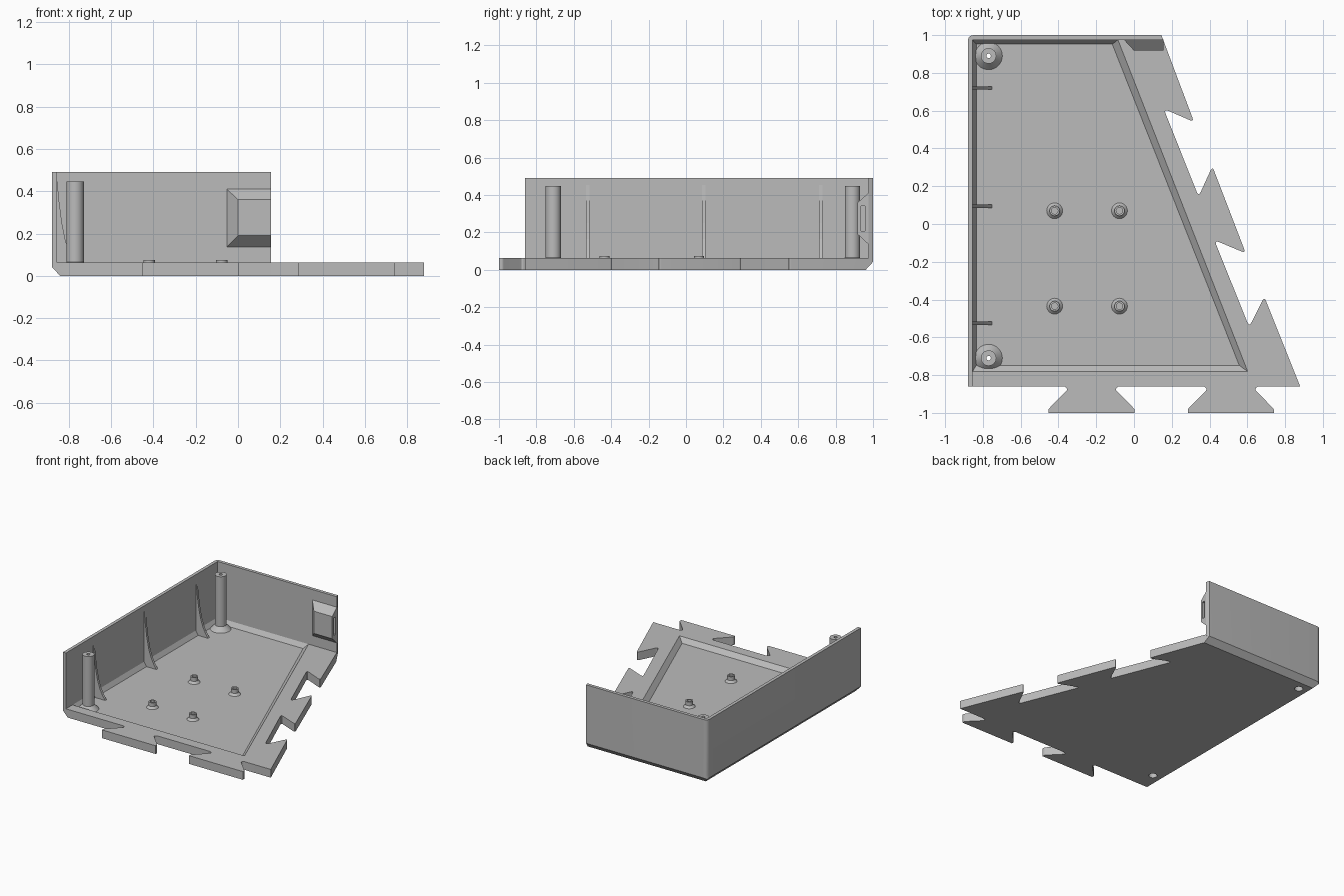
import bpy, bmesh, math
from mathutils import Vector

if "Cube" in bpy.data.objects:
    bpy.data.objects.remove(bpy.data.objects["Cube"])

grey = bpy.data.materials.new("grey plastic")
grey.diffuse_color = (0.5, 0.5, 0.5, 1)
grey.use_nodes = True
grey.node_tree.nodes["Principled BSDF"].inputs["Base Color"].default_value = grey.diffuse_color


def finish(name, bm):
    bmesh.ops.remove_doubles(bm, verts=bm.verts, dist=1e-6)
    bmesh.ops.recalc_face_normals(bm, faces=bm.faces)
    me = bpy.data.meshes.new(name)
    bm.to_mesh(me)
    bm.free()
    me.materials.append(grey)
    ob = bpy.data.objects.new(name, me)
    bpy.context.collection.objects.link(ob)
    return ob


def loft(name, a, b):
    """Solid between two matching 3D loops."""
    bm = bmesh.new()
    va, vb = [bm.verts.new(p) for p in a], [bm.verts.new(p) for p in b]
    bm.faces.new(va)
    bm.faces.new(vb)
    n = len(a)
    for i in range(n):
        j = (i + 1) % n
        bm.faces.new((va[i], va[j], vb[j], vb[i]))
    return finish(name, bm)


def prism(name, pts, axis, lo, hi):
    """Extrude a 2D outline along x, y or z."""
    def put(p, t):
        return {"x": (t, *p), "y": (p[0], t, p[1]), "z": (*p, t)}[axis]
    return loft(name, [put(p, lo) for p in pts], [put(p, hi) for p in pts])


def lathe(name, prof, x, y, n=32):
    """Revolve a closed (radius, z) profile about a vertical axis."""
    bm = bmesh.new()
    rings = [[bm.verts.new((x + r * math.cos(2 * math.pi * i / n),
                            y + r * math.sin(2 * math.pi * i / n), z))
              for i in range(n)] for r, z in prof]
    for k in range(len(prof)):
        a, b = rings[k], rings[(k + 1) % len(prof)]
        for i in range(n):
            j = (i + 1) % n
            bm.faces.new((a[i], a[j], b[j], b[i]))
    return smooth(finish(name, bm))


def smooth(ob):
    bpy.ops.object.select_all(action='DESELECT')
    ob.select_set(True)
    bpy.context.view_layer.objects.active = ob
    bpy.ops.object.shade_smooth_by_angle(angle=math.radians(30))
    return ob


def combine(ob, other, op='DIFFERENCE'):
    m = ob.modifiers.new("cut", 'BOOLEAN')
    m.operation, m.object, m.solver = op, other, 'EXACT'
    bpy.context.view_layer.objects.active = ob
    bpy.ops.object.modifier_apply(modifier=m.name)
    bpy.data.objects.remove(other)


def rounded(pts):
    """Round the corners given as (x, y, radius) with a short curve."""
    out = []
    for i, p in enumerate(pts):
        c = Vector(p[:2])
        if len(p) < 3:
            out.append(tuple(c))
            continue
        a = (Vector(pts[i - 1][:2]) - c).normalized() * p[2]
        b = (Vector(pts[(i + 1) % len(pts)][:2]) - c).normalized() * p[2]
        for k in range(6):
            t = k / 5
            out.append(tuple(c + a * (1 - t) ** 2 + b * t ** 2))
    return out


# Base plate with dovetail tabs on the front and slanted edges
def front_tab(x):
    return [(x - 0.142, -0.86, 0.004), (x - 0.125, -0.875, 0.012),
            (x - 0.228, -0.98, 0.008), (x - 0.228, -1), (x + 0.228, -1),
            (x + 0.228, -0.98, 0.008), (x + 0.125, -0.875, 0.012),
            (x + 0.142, -0.86, 0.004)]


outline = [(-0.88, -0.86)] + front_tab(-0.225) + front_tab(0.513) + [
    (0.88, -0.86),
    (0.69, -0.385, 0.025), (0.61, -0.545, 0.03),
    (0.425, -0.085, 0.03), (0.592, -0.155, 0.025),
    (0.415, 0.305, 0.025), (0.342, 0.145, 0.03),
    (0.157, 0.61, 0.03), (0.318, 0.54, 0.025),
    (0.145, 1.0), (-0.88, 1.0, 0.035)]
body = prism("tray_body", rounded(outline), "z", 0, 0.063)


# Recessed floor with sloped sides
def ring(t):
    lo = [(-0.835, -0.748), (0.557, -0.748), (-0.115, 0.952), (-0.835, 0.952)]
    hi = [(-0.855, -0.781), (0.602, -0.781), (-0.085, 0.975), (-0.855, 0.975)]
    return [(a[0] + (b[0] - a[0]) * t, a[1] + (b[1] - a[1]) * t, 0.03 + 0.033 * t)
            for a, b in zip(lo, hi)]


combine(body, loft("pocket", ring(0), ring(1.3)))
# Chamfered lower edges along the left and back
combine(body, prism("left_chamfer", [(-0.93, -0.05), (-0.795, -0.05), (-0.93, 0.097)],
                    "y", -1.2, 1.2))
combine(body, prism("back_chamfer", [(1.05, -0.05), (0.915, -0.05), (1.05, 0.097)],
                    "x", -1.2, 1.2))
# Screw head recesses
bosses = [(-0.77, 0.89), (-0.77, -0.71)]
for x, y in bosses:
    circle = [(x + 0.03 * math.cos(i * math.pi / 16), y + 0.03 * math.sin(i * math.pi / 16))
              for i in range(32)]
    combine(body, prism("screw_recess", circle, "z", -0.1, 0.2))

# Left and back walls
wall = rounded([(-0.88, -0.86), (-0.855, -0.86), (-0.855, 0.975),
                (0.155, 0.975), (0.145, 1.0), (-0.88, 1.0, 0.035)])
combine(body, prism("walls", wall, "z", 0.05, 0.49), 'UNION')
smooth(body)

# Catch block on the back wall with a slot in its end
catch = loft("catch_block",
             [(-0.055, 0.977, 0.135), (0.155, 0.977, 0.135),
              (0.155, 0.977, 0.412), (-0.055, 0.977, 0.412)],
             [(0, 0.918, 0.19), (0.155, 0.918, 0.19),
              (0.155, 0.918, 0.36), (0, 0.918, 0.36)])
combine(catch, prism("slot", [(0.935, 0.208), (0.958, 0.208), (0.958, 0.342), (0.935, 0.342)],
                     "x", 0.05, 0.3))

# Hollow screw posts with flared feet
for x, y in bosses:
    lathe("screw_post", [(0.012, 0.447), (0.041, 0.447), (0.041, 0.065), (0.074, 0.029),
                         (0.03, 0.029), (0.03, 0.38), (0.012, 0.38)], x, y)

# Small board standoffs with blind holes
for x in (-0.42, -0.077):
    for y in (0.07, -0.435):
        lathe("standoff", [(0.0001, 0.045), (0.017, 0.045), (0.017, 0.075), (0.027, 0.075),
                           (0.027, 0.046), (0.043, 0.029), (0.0001, 0.029)], x, y, 24)

# Curved ribs bracing the left wall
rib = [(-0.857, 0.028), (-0.75, 0.028), (-0.775, 0.065), (-0.795, 0.105),
       (-0.815, 0.165), (-0.832, 0.25), (-0.845, 0.35), (-0.857, 0.475)]
for y in (0.72, 0.095, -0.525):
    prism("wall_rib", rib, "y", y - 0.009, y + 0.009)
